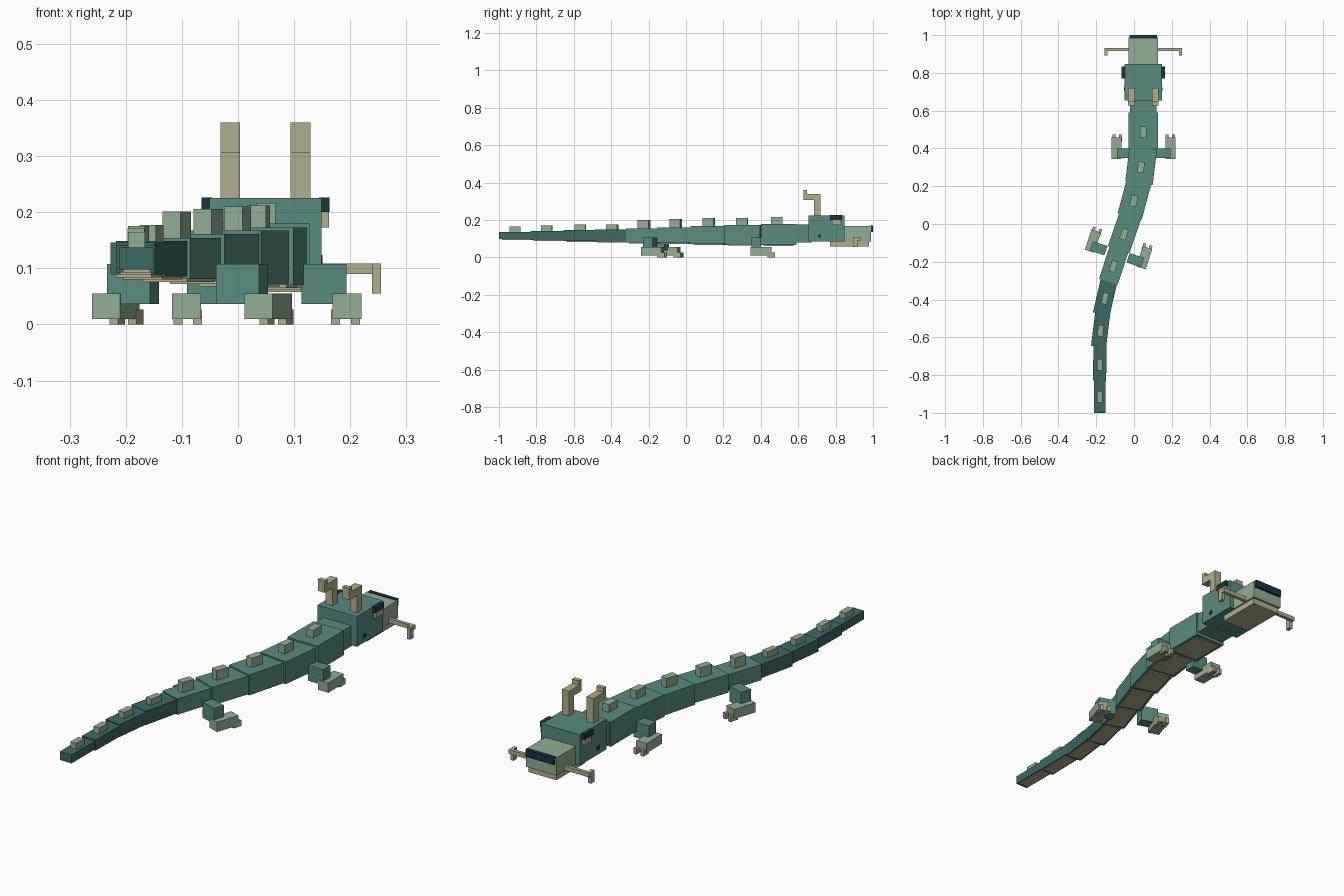
import bpy
import math
from mathutils import Matrix, Vector


def material(name, rgb):
    m = bpy.data.materials.new(name)
    lin = [(c / 255 / 12.92 if c < 10 else ((c / 255 + 0.055) / 1.055) ** 2.4) for c in rgb]
    m.diffuse_color = (*lin, 1)
    return m


TEAL = material("teal scales", (89, 139, 128))
DEEP = material("deep teal tail", (60, 106, 101))
SAGE = material("sage green", (145, 174, 148))
TAN = material("tan horn", (177, 175, 140))
DARK = material("dark navy", (28, 52, 61))

CORNERS = [(x, y, z) for x in (0, 1) for y in (0, 1) for z in (0, 1)]
FACES = [(0, 1, 3, 2), (4, 6, 7, 5), (0, 4, 5, 1), (2, 3, 7, 6), (0, 2, 6, 4), (1, 5, 7, 3)]


def box(name, mat, xr, yr, zr, frame=Matrix()):
    """Box spanning three ranges, placed in a local frame."""
    xr, yr, zr = sorted(xr), sorted(yr), sorted(zr)
    mesh = bpy.data.meshes.new(name)
    mesh.from_pydata([(xr[i], yr[j], zr[k]) for i, j, k in CORNERS], [], FACES)
    mesh.materials.append(mat)
    ob = bpy.data.objects.new(name, mesh)
    ob.matrix_world = frame
    bpy.context.collection.objects.link(ob)
    return ob


def frame_at(x, y, degrees=0):
    return Matrix.Translation(Vector((x, y, 0))) @ Matrix.Rotation(math.radians(degrees), 4, 'Z')


# Body and tail chain: x, y, turn, half width, bottom, top, spine top
chain = [
    (0.050, 0.495, 0, 0.078, 0.066, 0.180, 0.216),
    (0.038, 0.310, -7, 0.073, 0.070, 0.173, 0.212),
    (0.002, 0.132, -15, 0.066, 0.073, 0.167, 0.210),
    (-0.050, -0.045, -19, 0.060, 0.077, 0.161, 0.206),
    (-0.106, -0.215, -18, 0.052, 0.081, 0.154, 0.201),
    (-0.152, -0.385, -13, 0.045, 0.085, 0.149, 0.177),
    (-0.176, -0.555, -7, 0.040, 0.089, 0.146, 0.175),
    (-0.181, -0.735, -1, 0.035, 0.093, 0.142, 0.171),
    (-0.181, -0.905, 0, 0.030, 0.098, 0.137, 0.165),
]
for i, (x, y, turn, w, lo, hi, spine) in enumerate(chain):
    f = frame_at(x, y, turn)
    box("body_segment" if i < 5 else "tail_segment", TEAL if i < 5 else DEEP,
        (-w, w), (-0.095, 0.095), (lo, hi), f)
    box("belly_plate", TAN, (-w * 0.8, w * 0.8), (-0.08, 0.08), (lo - 0.005, lo + 0.002), f)
    s = 0.017 if i < 5 else 0.015
    box("back_spine", SAGE, (-s, s), (-0.04, 0.02), (hi - 0.005, spine), f)

# Neck, head and snout share one centre line
head = frame_at(0.049, 0)
box("neck", TEAL, (-0.071, 0.071), (0.58, 0.67), (0.08, 0.175), head)
box("head", TEAL, (-0.1, 0.1), (0.655, 0.847), (0.085, 0.225), head)
box("snout", SAGE, (-0.078, 0.078), (0.845, 0.988), (0.085, 0.167), head)
box("lower_jaw", TAN, (-0.071, 0.071), (0.77, 0.978), (0.058, 0.086), head)
box("nose_pad", DARK, (-0.072, 0.072), (0.982, 1.0), (0.137, 0.17), head)

# Paired head parts
for s in (-1, 1):
    box("brow", DARK, (s * 0.095, s * 0.114), (0.77, 0.835), (0.2, 0.226), head)
    box("eye", TAN, (s * 0.095, s * 0.113), (0.78, 0.83), (0.173, 0.2), head)
    box("ear_hole", DARK, (s * 0.099, s * 0.102), (0.705, 0.722), (0.107, 0.124), head)
    box("whisker", TAN, (s * 0.07, s * 0.206), (0.917, 0.933), (0.09, 0.109), head)
    box("whisker_tip", TAN, (s * 0.19, s * 0.206), (0.893, 0.918), (0.055, 0.109), head)
    hx = (s * 0.045, s * 0.08)
    box("horn_base", TAN, hx, (0.685, 0.72), (0.22, 0.34), head)
    box("horn_bar", TAN, hx, (0.628, 0.686), (0.306, 0.34), head)
    box("horn_tip", TAN, hx, (0.628, 0.648), (0.339, 0.36), head)

# Legs: the rear pair follows the bend of the body
for label, f in (("front", frame_at(0.051, 0.375)), ("rear", frame_at(-0.09, -0.16, -18))):
    for s in (-1, 1):
        box(label + "_leg", TEAL, (s * 0.062, s * 0.142), (-0.026, 0.026), (0.036, 0.108), f)
        box(label + "_foot", SAGE, (s * 0.117, s * 0.169), (-0.03, 0.083), (0.01, 0.055), f)
        for t in (0.115, 0.150):
            box(label + "_toe", TAN, (s * t, s * (t + 0.016)), (0.06, 0.1), (0, 0.027), f)
